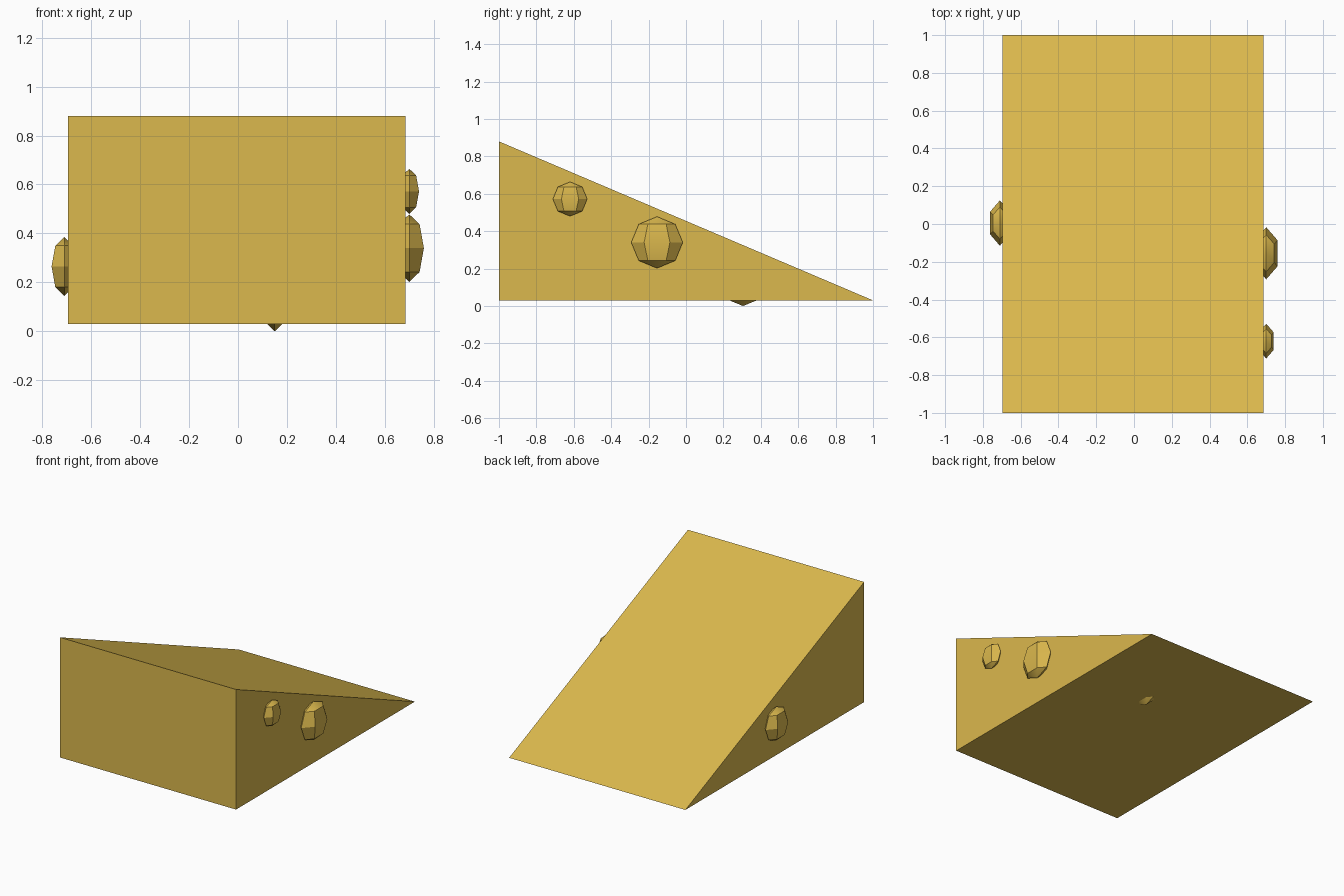
import bpy
import bmesh
from math import radians
from mathutils import Matrix

cube = bpy.data.objects.get("Cube")
if cube:
    bpy.data.objects.remove(cube, do_unlink=True)

ochre = bpy.data.materials.new("ochre_yellow")
ochre.use_nodes = True
colour = (0.71, 0.48, 0.074, 1)
ochre.diffuse_color = colour
ochre.node_tree.nodes["Principled BSDF"].inputs["Base Color"].default_value = colour


def add_object(name, bm):
    bmesh.ops.recalc_face_normals(bm, faces=bm.faces)
    mesh = bpy.data.meshes.new(name)
    bm.to_mesh(mesh)
    bm.free()
    mesh.materials.append(ochre)
    obj = bpy.data.objects.new(name, mesh)
    bpy.context.collection.objects.link(obj)
    return obj


# Wedge body: triangular side profile extruded across the width
LEFT, RIGHT, BASE, TOP = 0.685, -0.695, 0.03, 0.88
bm = bmesh.new()
profile = [(-1, BASE), (1, BASE), (-1, TOP)]
side = bm.faces.new([bm.verts.new((RIGHT, y, z)) for y, z in profile])
ext = bmesh.ops.extrude_face_region(bm, geom=[side])
verts = [g for g in ext["geom"] if isinstance(g, bmesh.types.BMVert)]
bmesh.ops.translate(bm, verts=verts, vec=(LEFT - RIGHT, 0, 0))
add_object("wedge_ramp", bm)


# Faceted knobs: six-sided low-poly spheres flattened across the width
def knob(name, centre, radius):
    bm = bmesh.new()
    bmesh.ops.create_uvsphere(bm, u_segments=6, v_segments=4, radius=radius)
    # a corner points along y, a flat side along x
    bmesh.ops.rotate(bm, verts=bm.verts, matrix=Matrix.Rotation(radians(30), 3, "Z"))
    if max(v.co.y for v in bm.verts) < radius * 0.95:
        bmesh.ops.rotate(bm, verts=bm.verts, matrix=Matrix.Rotation(radians(30), 3, "Z"))
    bmesh.ops.scale(bm, verts=bm.verts, vec=(0.5, 1, 1))
    bmesh.ops.translate(bm, verts=bm.verts, vec=centre)
    obj = add_object(name, bm)
    bpy.ops.object.select_all(action="DESELECT")
    obj.select_set(True)
    bpy.context.view_layer.objects.active = obj
    bpy.ops.object.shade_smooth_by_angle(angle=radians(30))


knob("left_large_knob", (0.70, -0.155, 0.34), 0.138)
knob("left_small_knob", (0.70, -0.62, 0.572), 0.092)
knob("right_knob", (-0.71, 0.005, 0.265), 0.12)
knob("underside_knob", (0.15, 0.305, 0.11), 0.11)
